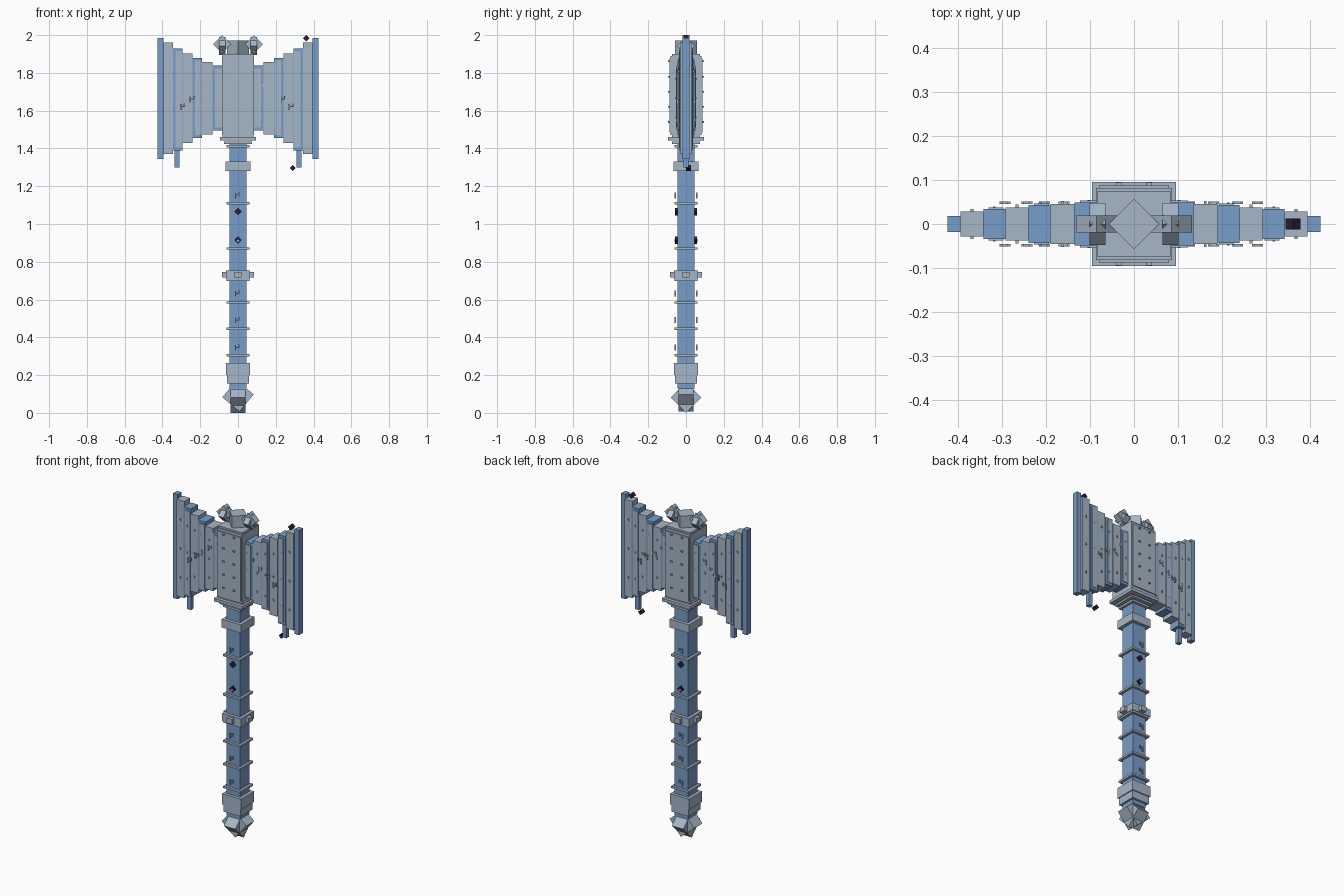
import bpy, bmesh
from math import radians
from mathutils import Matrix, Vector

old = bpy.data.objects.get("Cube")
if old:
    bpy.data.objects.remove(old, do_unlink=True)


def material(name, rgb):
    m = bpy.data.materials.new(name)
    m.use_nodes = True
    m.diffuse_color = (*rgb, 1)
    b = m.node_tree.nodes["Principled BSDF"]
    b.inputs["Base Color"].default_value = (*rgb, 1)
    b.inputs["Roughness"].default_value = 0.7
    return m


BLUE = material("steel blue", (0.19, 0.34, 0.58))
GREY = material("pale grey", (0.38, 0.47, 0.57))
PURPLE = material("dark purple", (0.028, 0.012, 0.05))


def boxes(name, mat, parts):
    """One object from boxes given as (centre, size[, axis, degrees])."""
    bm = bmesh.new()
    for centre, size, *rot in parts:
        mx = Matrix.Translation(centre)
        if rot:
            mx = mx @ Matrix.Rotation(radians(rot[1]), 4, rot[0])
        bmesh.ops.create_cube(bm, size=1, matrix=mx @ Matrix.Diagonal((*size, 1)))
    me = bpy.data.meshes.new(name)
    bm.to_mesh(me)
    bm.free()
    me.materials.append(mat)
    ob = bpy.data.objects.new(name, me)
    bpy.context.collection.objects.link(ob)
    return ob


def square(half, z0, z1):
    """Square block centred on the shaft axis."""
    return ((0, 0, (z0 + z1) / 2), (2 * half, 2 * half, z1 - z0))


def rune(x, y, z, s=1):
    """Small raised mark made of three strokes."""
    return [((x - 0.008 * s, y, z), (0.006 * s, 0.006, 0.03 * s)),
            ((x + 0.002 * s, y, z + 0.002 * s), (0.022 * s, 0.006, 0.006 * s)),
            ((x + 0.010 * s, y, z + 0.008 * s), (0.006 * s, 0.006, 0.018 * s))]


# Shaft with its rings and collars
boxes("shaft", BLUE, [square(0.045, 0.13, 1.43)])
boxes("shaft_rings", GREY,
      [square(0.06, z - 0.006, z + 0.006) for z in (0.305, 0.445, 0.585, 0.705, 0.87, 1.11)])
boxes("upper_collar", GREY, [square(0.065, 1.28, 1.33)])
boxes("grip_band", GREY, [square(0.064, 0.71, 0.755)])
boxes("grip_band_studs", GREY,
      [((sx * 0.07, sy * 0.07, 0.732),
        (0.03 if sx else 0.036, 0.03 if sy else 0.036, 0.03))
       for sx, sy in ((1, 0), (-1, 0), (0, 1), (0, -1))])

# Pommel: stepped cap over two crossed, tilted blocks
boxes("pommel_cap", GREY, [square(0.058, 0.155, 0.21), square(0.064, 0.20, 0.265)])
boxes("pommel_blocks", GREY, [
    ((0, 0, 0.09), (0.118, 0.078, 0.118), 'Y', 40),
    ((0, 0, 0.082), (0.078, 0.115, 0.115), 'X', 45),
    ((0, 0, 0.10), (0.07, 0.07, 0.12))])

# Marks and gems on the front and back of the shaft
marks, gems = [], []
for s in (-1, 1):
    for z in (0.345, 0.49, 0.63, 1.15):
        marks += rune(-0.006, s * 0.057, z)
    for z in (0.915, 1.065):
        gems.append(((0, s * 0.05, z), (0.028, 0.014, 0.028), 'Y', 45))
    marks.append(((0, s * 0.056, 0.912), (0.012, 0.008, 0.012), 'Y', 45))
boxes("shaft_marks", GREY, marks)
boxes("shaft_gems", PURPLE, gems)

# Head block with raised cheeks and rims
boxes("head_core", GREY, [((0, 0, 1.675), (0.166, 0.15, 0.45))])
boxes("head_cheeks", GREY, [((0, 0, 1.68), (0.16, 0.176, 0.39)),
                            ((0, 0, 1.68), (0.172, 0.164, 0.42))])
boxes("head_base_rims", GREY, [square(0.096, 1.443, 1.461),
                              square(0.074, 1.424, 1.436),
                              square(0.06, 1.405, 1.418)])
boxes("head_studs", GREY,
      [((sx * 0.035, sy * 0.089, z), (0.012, 0.012, 0.008))
       for sx in (-1, 1) for sy in (-1, 1) for z in (1.54, 1.62, 1.70, 1.78, 1.862)])

# Crown: diamond cap with crossed, tilted blocks on both sides
boxes("crown_cap", GREY, [((0, 0, 1.935), (0.082, 0.082, 0.075), 'Z', 45)])
boxes("crown_blocks", GREY,
      [p for s in (-1, 1) for p in (
          ((s * 0.085, 0, 1.952), (0.067, 0.038, 0.067), 'Y', s * 45),
          ((s * 0.083, 0, 1.943), (0.036, 0.067, 0.067), 'X', 45))])

# Stepped wings: inner x, outer x, half depth, bottom, top
STEPS = [(0.07, 0.135, 0.049, 1.495, 1.838),
         (0.135, 0.19, 0.046, 1.475, 1.857),
         (0.19, 0.24, 0.043, 1.455, 1.88),
         (0.24, 0.293, 0.038, 1.43, 1.902),
         (0.293, 0.343, 0.034, 1.39, 1.93),
         (0.343, 0.395, 0.028, 1.37, 1.96),
         (0.395, 0.425, 0.018, 1.345, 1.985)]
blue, grey, plates, studs = [], [], [], []
for s in (-1, 1):
    for i, (x0, x1, d, z0, z1) in enumerate(STEPS):
        xc, zc = s * (x0 + x1) / 2, (z0 + z1) / 2
        (grey if i % 2 else blue).append(((xc, 0, zc), (x1 - x0, 2 * d, z1 - z0)))
        if i == 6:
            continue
        for sy in (-1, 1):
            # Grey facing on the blue steps, set in from the ends
            if i % 2 == 0:
                plates.append(((xc - s * 0.004, sy * (d + 0.001), zc),
                               (x1 - x0 - 0.016, 0.006, z1 - z0 - 0.03)))
            for k in (-1, 0, 1):
                studs.append(((xc, sy * (d + 0.003), zc + k * 0.3 * (z1 - z0)),
                              (0.006, 0.006, 0.012)))
boxes("wing_blue_steps", BLUE, blue)
boxes("wing_grey_steps", GREY, grey)
boxes("wing_facings", GREY, plates)
boxes("wing_studs", GREY, studs)

# Raised marks running diagonally along each wing
marks = []
for sy in (-1, 1):
    for x, z in ((-0.295, 1.62), (-0.245, 1.66), (-0.205, 1.69), (-0.16, 1.73),
                 (0.125, 1.73), (0.18, 1.69), (0.235, 1.66), (0.28, 1.62)):
        marks += rune(x, sy * 0.048, z, 1.05)
boxes("wing_marks", GREY, marks)

# Hanging spikes and loose gems
boxes("wing_spikes", BLUE, [((s * 0.322, 0, 1.35), (0.026, 0.026, 0.10)) for s in (-1, 1)])
boxes("wing_gems", PURPLE, [((0.362, 0, 1.983), (0.024, 0.024, 0.024), 'Y', 45),
                            ((0.29, 0.014, 1.296), (0.022, 0.026, 0.022), 'Y', 45)])
